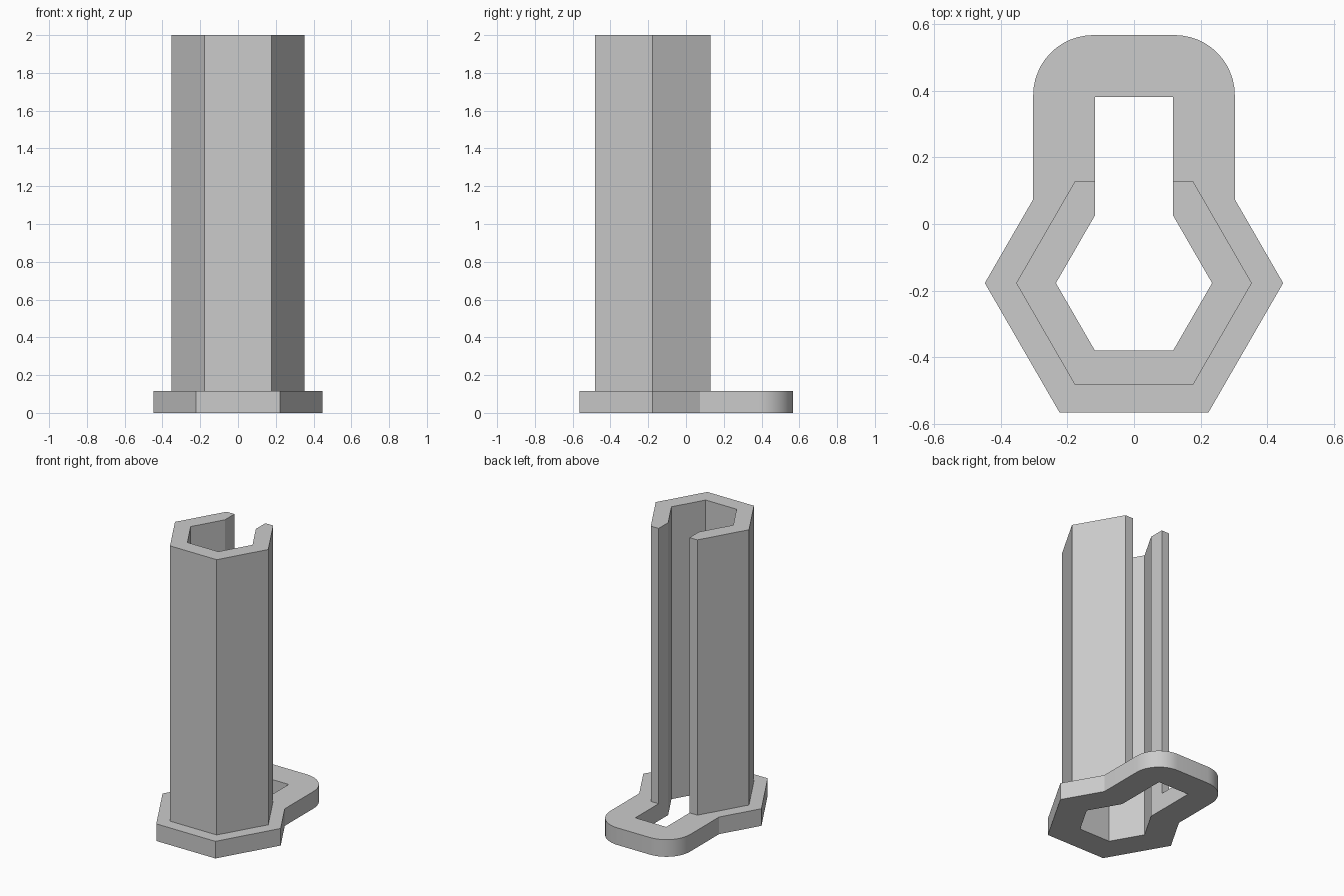
import bpy, bmesh
from math import sin, cos, pi, sqrt

if "Cube" in bpy.data.objects:
    bpy.data.objects.remove(bpy.data.objects["Cube"])

grey = bpy.data.materials.new("plain grey")
grey.use_nodes = True
colour = (0.6, 0.6, 0.6, 1)
grey.diffuse_color = colour
grey.node_tree.nodes["Principled BSDF"].inputs["Base Color"].default_value = colour

CY = -0.177            # centre of the hexagon
BASE_R, TUBE_R, BORE_R = 0.447, 0.353, 0.234
SLOT = BORE_R / 2      # half width of the slot
BASE_H, TOP = 0.117, 2.0
TAB_X, TAB_Y, SLOT_Y, ROUND = 0.302, 0.566, 0.381, 0.18


def half_hex(r):
    """Right half of a hexagon's front: middle, front corner, side corner."""
    a = r * sqrt(3) / 2
    return [(0, CY - a), (r / 2, CY - a), (r, CY)]


def mirrored_prism(name, outline, z0, z1):
    """Extrude a half outline, open it on the x = 0 plane and mirror it."""
    bm = bmesh.new()
    face = bm.faces.new([bm.verts.new((x, y, z0)) for x, y in outline])
    new = bmesh.ops.extrude_face_region(bm, geom=[face], use_keep_orig=True)["geom"]
    top = [v for v in new if isinstance(v, bmesh.types.BMVert)]
    bmesh.ops.translate(bm, verts=top, vec=(0, 0, z1 - z0))
    bmesh.ops.recalc_face_normals(bm, faces=bm.faces)
    seam = [f for f in bm.faces if all(abs(v.co.x) < 1e-5 for v in f.verts)]
    bmesh.ops.delete(bm, geom=seam, context="FACES")
    mesh = bpy.data.meshes.new(name)
    bm.to_mesh(mesh)
    bm.free()
    mesh.materials.append(grey)
    ob = bpy.data.objects.new(name, mesh)
    bpy.context.collection.objects.link(ob)
    ob.modifiers.new("mirror", "MIRROR").use_clip = True
    bpy.ops.object.select_all(action="DESELECT")
    ob.select_set(True)
    bpy.context.view_layer.objects.active = ob
    bpy.ops.object.shade_smooth_by_angle(angle=pi / 9)
    return ob


bore = half_hex(BORE_R)[::-1]
bore_back = (SLOT, CY + BORE_R * sqrt(3) / 2)

# Base plate: hexagon with a rounded tab and a keyhole opening
corner = [(TAB_X - ROUND + ROUND * cos(i * pi / 24),
           TAB_Y - ROUND + ROUND * sin(i * pi / 24)) for i in range(13)]
tab_foot = (TAB_X, CY + (BASE_R - TAB_X) * sqrt(3))
base = half_hex(BASE_R) + [tab_foot] + corner + [(0, TAB_Y)]
base += [(0, SLOT_Y), (SLOT, SLOT_Y), bore_back] + bore
mirrored_prism("base_plate", base, 0, BASE_H)

# Hexagonal tube, slotted along its back
back = CY + TUBE_R * sqrt(3) / 2
tube = half_hex(TUBE_R) + [(TUBE_R / 2, back), (SLOT, back), bore_back] + bore
mirrored_prism("slotted_hex_tube", tube, BASE_H, TOP)
